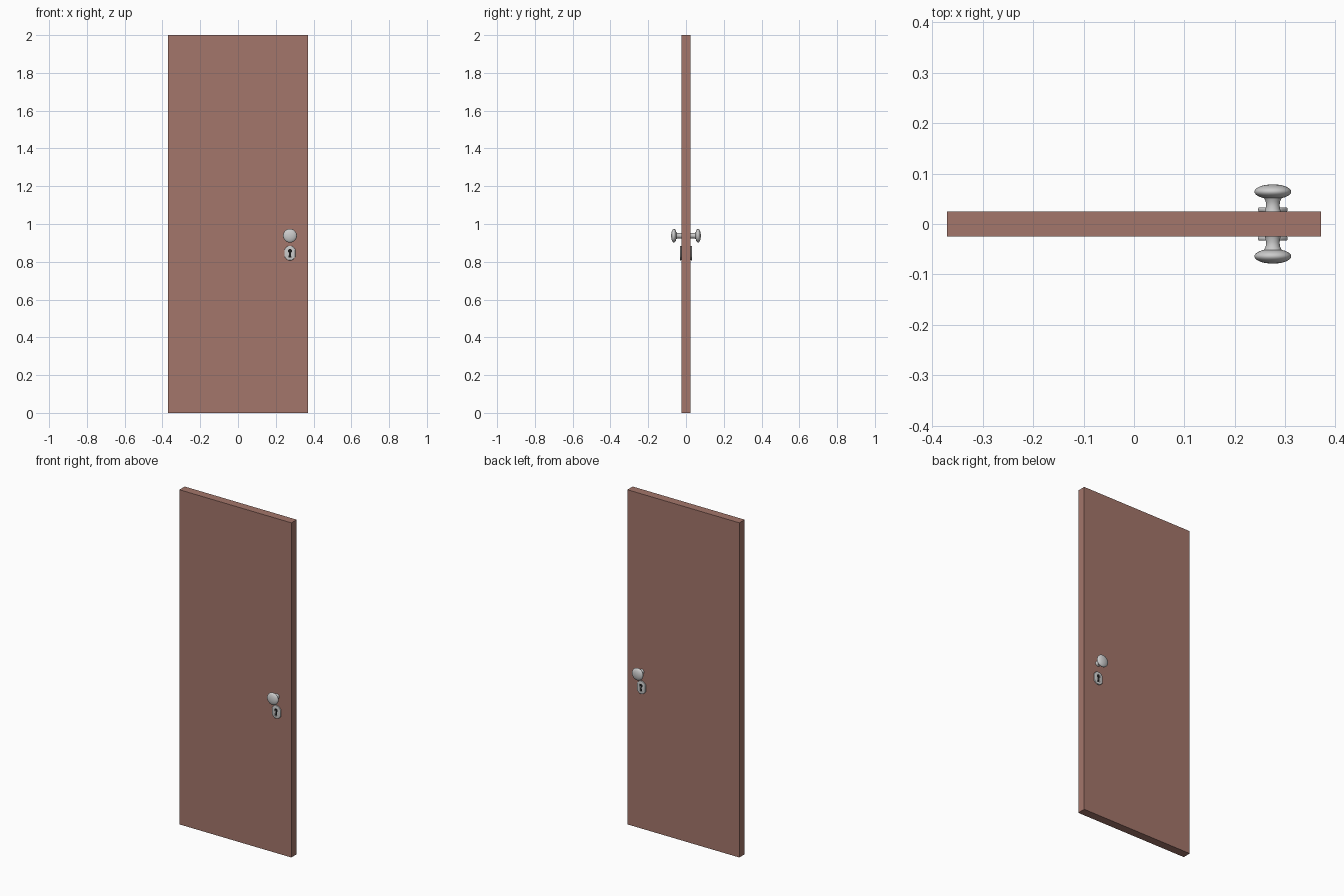
import bpy, bmesh, math

if "Cube" in bpy.data.objects:
    bpy.data.objects.remove(bpy.data.objects["Cube"])

KX, KNOB_Z, LOCK_Z = 0.275, 0.938, 0.846
HALF = 0.025  # half the door thickness


def material(name, rgb):
    m = bpy.data.materials.new(name)
    m.diffuse_color = (*rgb, 1)
    m.use_nodes = True
    m.node_tree.nodes["Principled BSDF"].inputs["Base Color"].default_value = m.diffuse_color
    return m


def add(name, bm, mat=None, smooth=False):
    bmesh.ops.recalc_face_normals(bm, faces=bm.faces)
    me = bpy.data.meshes.new(name)
    bm.to_mesh(me)
    bm.free()
    ob = bpy.data.objects.new(name, me)
    bpy.context.collection.objects.link(ob)
    if mat:
        me.materials.append(mat)
    if smooth:
        select(ob)
        bpy.ops.object.shade_smooth_by_angle(angle=math.radians(35))
    return ob


def select(ob):
    bpy.ops.object.select_all(action='DESELECT')
    ob.select_set(True)
    bpy.context.view_layer.objects.active = ob


def prism(name, outline, y0, y1, mat=None):
    """Solid with an (x, z) outline around the lock centre, from y0 to y1."""
    bm = bmesh.new()
    face = bm.faces.new([bm.verts.new((KX + x, y0, LOCK_Z + z)) for x, z in outline])
    ext = bmesh.ops.extrude_face_region(bm, geom=[face])["geom"]
    verts = [g for g in ext if isinstance(g, bmesh.types.BMVert)]
    bmesh.ops.translate(bm, verts=verts, vec=(0, y1 - y0, 0))
    return add(name, bm, mat)


def lathe(name, profile, side):
    """Turn a (radius, depth) profile about the knob axis."""
    bm = bmesh.new()
    vs = [bm.verts.new((KX + r, side * y, KNOB_Z)) for r, y in profile]
    es = [bm.edges.new(p) for p in zip(vs, vs[1:])]
    bmesh.ops.spin(bm, geom=vs + es, cent=(KX, 0, KNOB_Z), axis=(0, 1, 0),
                   angle=2 * math.pi, steps=48, use_merge=False)
    bmesh.ops.remove_doubles(bm, verts=bm.verts, dist=1e-5)
    return add(name, bm, smooth=True)


wood = material("wood", (0.37, 0.18, 0.145))
dark = material("keyhole_dark", (0.01, 0.01, 0.01))

# Door leaf
bm = bmesh.new()
bmesh.ops.create_cube(bm, size=1)
for v in bm.verts:
    v.co = (v.co.x * 0.74, v.co.y * 2 * HALF, v.co.z * 2 + 1)
add("door_leaf", bm, wood)

# Knob profile: stem, then a flattened ellipsoidal head
knob = [(0.016, 0.024), (0.0145, 0.029), (0.0135, 0.036), (0.014, 0.044), (0.0165, 0.0495)]
for i in range(13):
    a = math.radians(-62 + 152 * i / 12)
    knob.append((max(0, 0.0365 * math.cos(a)), 0.064 + 0.0145 * math.sin(a)))

# Lock plate outline: straight-sided middle with a narrower lobe at each end
quarter = [(0.029, 0.017), (0.027, 0.023), (0.022, 0.027),
           (0.019, 0.032), (0.013, 0.036), (0.006, 0.0385)]
right = [(x, -z) for x, z in reversed(quarter)] + quarter
plate_outline = right + [(-x, z) for x, z in reversed(right)]

# Keyhole outline: round top with a flared slot below
keyhole = [(0.0105 * math.cos(a), 0.011 + 0.0105 * math.sin(a))
           for a in (math.radians(-65 + 310 * i / 20) for i in range(21))]
keyhole += [(-0.0075, -0.023), (0.0075, -0.023)]

for side, label in ((-1, "front"), (1, "back")):
    lathe(label + "_knob", knob, side)

    plate = prism(label + "_lock_plate", plate_outline, side * 0.024, side * 0.033)
    cutter = prism("keyhole_cutter", keyhole, side * 0.02, side * 0.04)
    cutter.hide_render = True
    bevel = plate.modifiers.new("rounded_edge", 'BEVEL')
    bevel.width, bevel.segments = 0.003, 3
    bevel.limit_method, bevel.angle_limit = 'ANGLE', math.radians(60)
    cut = plate.modifiers.new("keyhole", 'BOOLEAN')
    cut.operation, cut.object, cut.solver = 'DIFFERENCE', cutter, 'EXACT'
    select(plate)
    bpy.ops.object.convert(target='MESH')
    bpy.ops.object.shade_smooth_by_angle(angle=math.radians(35))
    bpy.data.objects.remove(cutter)

    # Dark floor of the keyhole
    prism(label + "_keyhole", keyhole, side * 0.024, side * 0.027, dark)
